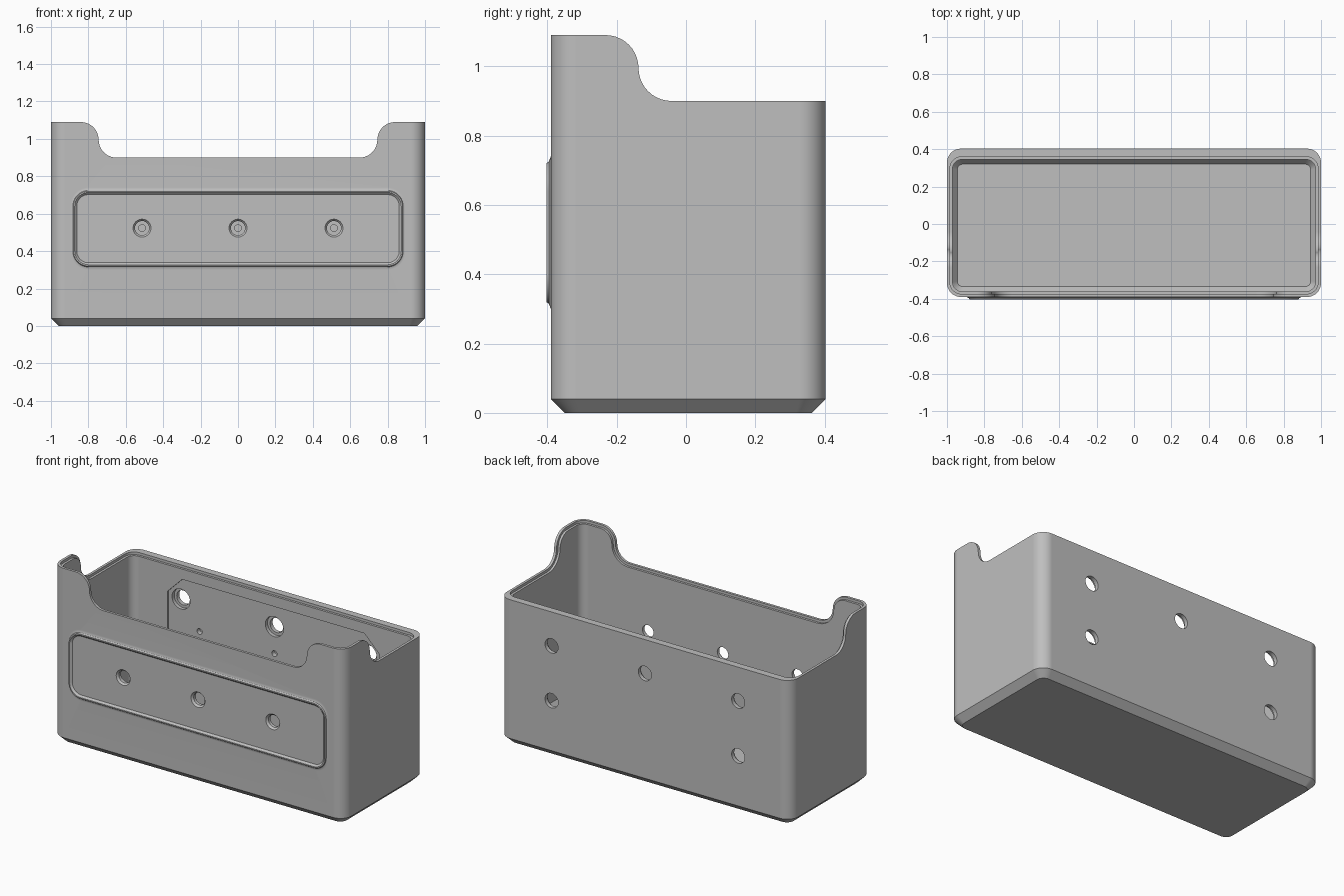
import bpy
import bmesh
from math import sin, cos, pi

cube = bpy.data.objects.get("Cube")
if cube:
    bpy.data.objects.remove(cube, do_unlink=True)

grey = bpy.data.materials.new("matte grey")
grey.use_nodes = True
colour = (0.52, 0.52, 0.52, 1)
grey.diffuse_color = colour
grey.node_tree.nodes["Principled BSDF"].inputs["Base Color"].default_value = colour


def finish(name, bm):
    bmesh.ops.remove_doubles(bm, verts=bm.verts, dist=1e-5)
    bmesh.ops.recalc_face_normals(bm, faces=bm.faces)
    mesh = bpy.data.meshes.new(name)
    bm.to_mesh(mesh)
    bm.free()
    mesh.materials.append(grey)
    obj = bpy.data.objects.new(name, mesh)
    bpy.context.collection.objects.link(obj)
    return obj


def loft(name, rings, axis="z", centre=(0, 0), steps=10):
    """Stack rounded rectangles (depth, half_u, half_v, radius) along an axis."""
    bm = bmesh.new()
    loops = []
    for depth, hu, hv, r in rings:
        loop = []
        for k, (su, sv) in enumerate([(1, 1), (-1, 1), (-1, -1), (1, -1)]):
            for i in range(steps + 1):
                a = (k + i / steps) * pi / 2
                u = centre[0] + su * (hu - r) + r * cos(a)
                v = centre[1] + sv * (hv - r) + r * sin(a)
                loop.append(bm.verts.new((u, v, depth) if axis == "z" else (u, depth, v)))
        loops.append(loop)
    n = len(loops[0])
    for low, high in zip(loops, loops[1:]):
        for i in range(n):
            j = (i + 1) % n
            bm.faces.new((low[i], low[j], high[j], high[i]))
    bm.faces.new(loops[0])
    bm.faces.new(loops[-1])
    return finish(name, bm)


def disc_cutter(rings, x, z):
    return loft("hole_cutter", [(y, r, r, r) for y, r in rings], "y", (x, z), 8)


def prism(name, profile, along):
    """Extrude a closed profile across the whole width along x or y."""
    bm = bmesh.new()
    ends = [[bm.verts.new((d, p, z) if along == "x" else (p, d, z)) for p, z in profile]
            for d in (-1.5, 1.5)]
    n = len(profile)
    for i in range(n):
        j = (i + 1) % n
        bm.faces.new((ends[0][i], ends[0][j], ends[1][j], ends[1][i]))
    for end in ends:
        bm.faces.new(end)
    return finish(name, bm)


def combine(target, tool, operation="DIFFERENCE"):
    mod = target.modifiers.new("combine", "BOOLEAN")
    mod.operation = operation
    mod.solver = "EXACT"
    mod.object = tool
    with bpy.context.temp_override(object=target, active_object=target,
                                   selected_objects=[target]):
        bpy.ops.object.modifier_apply(modifier=mod.name)
    bpy.data.objects.remove(tool, do_unlink=True)


EAR, RIM, BEND = 1.09, 0.90, 0.095
MID = (EAR + RIM) / 2


def s_curve(edge, inset):
    """S-shaped step from the ear top down to the low rim; the ear lies at +p."""
    pts = []
    for i in range(11):
        a = pi / 2 * (1 + i / 10)
        r = BEND - inset
        pts.append((edge + BEND + r * cos(a), MID + r * sin(a)))
    for i in range(11):
        a = -pi / 2 * i / 10
        r = BEND + inset
        pts.append((edge - BEND + r * cos(a), MID + r * sin(a)))
    return pts


def front_notch(inset=0.0):
    half = [(1.3, EAR - inset)] + s_curve(0.745, inset)
    left = [(-x, z) for x, z in reversed(half)]
    return prism("front_notch_cutter", half + left + [(-1.3, 1.5), (1.3, 1.5)], "y")


def back_notch(inset=0.0):
    step = [(-y, z) for y, z in s_curve(0.137, inset)]
    profile = [(-0.8, EAR - inset)] + step + [(0.8, RIM - inset), (0.8, 1.5), (-0.8, 1.5)]
    return prism("back_notch_cutter", profile, "x")


# Outer body with a chamfered foot
MIDDLE = (0, 0.0065)
body = loft("storage_bin", [(0, 0.96, 0.3565, 0.045), (0.04, 1, 0.3965, 0.075),
                            (EAR, 1, 0.3965, 0.075)], centre=MIDDLE)

# Raised frame and panel on the front
combine(body, loft("front_panel", [(-0.37, 0.895, 0.22, 0.095), (-0.39, 0.895, 0.22, 0.095),
                                   (-0.396, 0.883, 0.205, 0.085), (-0.403, 0.88, 0.2, 0.08),
                                   (-0.403, 0.873, 0.193, 0.073), (-0.392, 0.862, 0.182, 0.062)],
                   "y", (0, 0.52)), "UNION")

# Ears and lowered rim
combine(body, front_notch())
combine(body, back_notch())

# Hollow inside with a sloped edge around the floor; the back wall is thicker
INNER = (0, -0.0075)
combine(body, loft("cavity_cutter", [(0.04, 0.945, 0.3275, 0.03), (0.07, 0.97, 0.3525, 0.05),
                                     (1.4, 0.97, 0.3525, 0.05)], centre=INNER))

# Stepped lip that follows the rim
for notch in (front_notch, back_notch):
    lip = loft("lip_cutter", [(0.5, 0.984, 0.3665, 0.062), (1.4, 0.984, 0.3665, 0.062)],
               centre=INNER)
    combine(lip, notch(0.016), "INTERSECT")
    combine(body, lip)

# Recess with clipped corners inside the back wall
combine(body, loft("back_recess_cutter", [(0.30, 0.725, 0.30, 0.1), (0.356, 0.725, 0.30, 0.1)],
                   "y", (0, 0.52), 1))

# Countersunk front holes with small blind holes opposite
for x in (-0.513, 0, 0.513):
    combine(body, disc_cutter([(-0.5, 0.048), (-0.392, 0.048), (-0.38, 0.038), (-0.3, 0.038)],
                              x, 0.523))
    combine(body, disc_cutter([(0.3, 0.018), (0.385, 0.018)], x, 0.523))

# Counterbored mounting holes through the back
for x, z in [(-0.64, 0.69), (0, 0.69), (0.64, 0.69), (-0.64, 0.35), (0.64, 0.35)]:
    combine(body, disc_cutter([(0.3, 0.062), (0.378, 0.062), (0.378, 0.045), (0.5, 0.045)], x, z))

# Smooth rounded surfaces, crisp edges
bpy.ops.object.select_all(action="DESELECT")
body.select_set(True)
bpy.context.view_layer.objects.active = body
bpy.ops.object.shade_smooth_by_angle(angle=pi / 6)
weighted = body.modifiers.new("weighted_normals", "WEIGHTED_NORMAL")
weighted.keep_sharp = True
